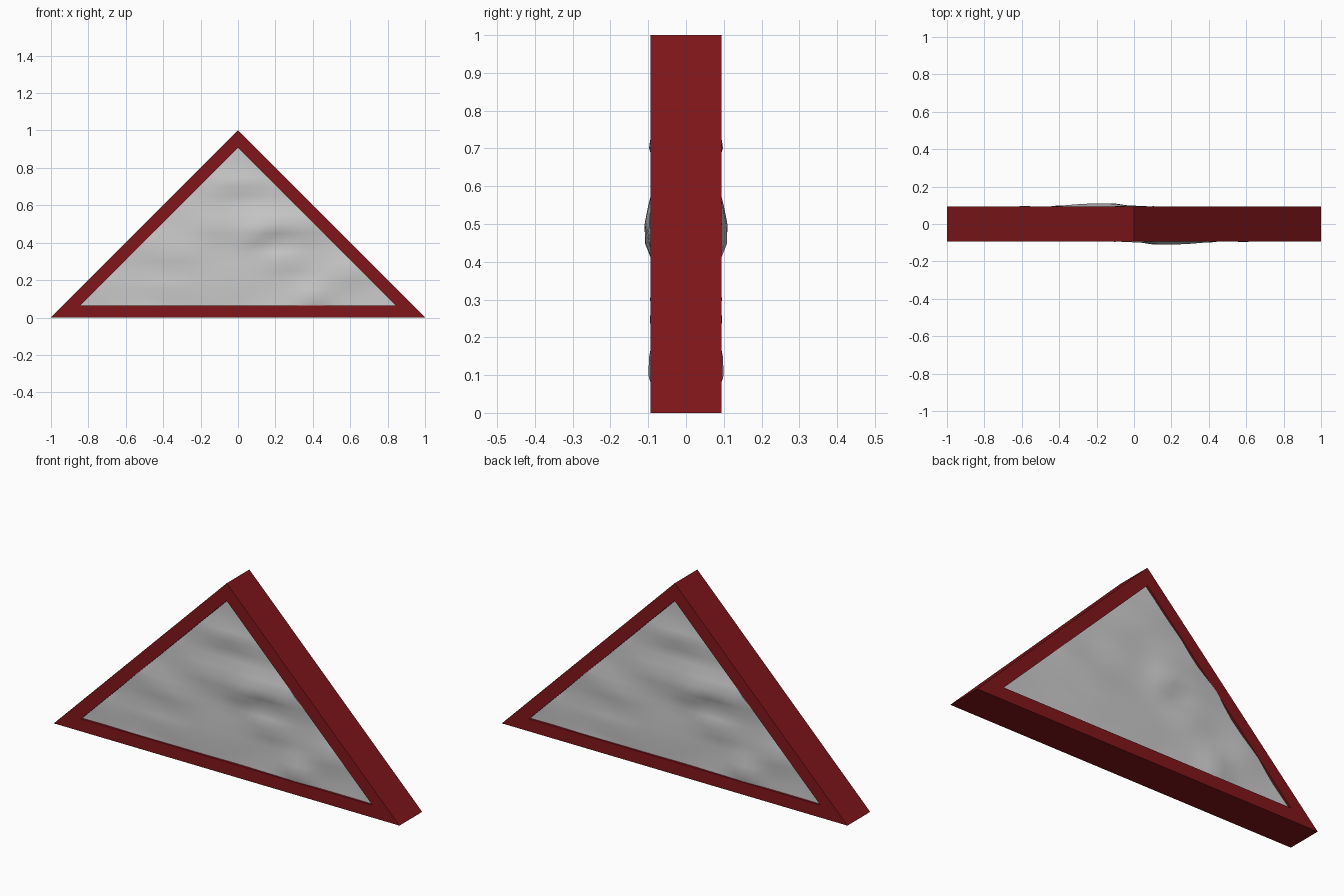
import bpy, bmesh, math
from mathutils import Vector, noise

if "Cube" in bpy.data.objects:
    bpy.data.objects.remove(bpy.data.objects["Cube"])

HALF = 0.094      # half depth of the frame
WIDTH = 0.065     # face width of the frame bars
STEP = 0.05       # cell size of the stone relief


def triangle(inset):
    apex = 1 - inset * math.sqrt(2)
    return [(-(apex - inset), inset), (apex - inset, inset), (0, apex)]


def make_object(name, bm):
    mesh = bpy.data.meshes.new(name)
    bm.to_mesh(mesh)
    bm.free()
    obj = bpy.data.objects.new(name, mesh)
    bpy.context.collection.objects.link(obj)
    return obj


# Triangular frame: outer and inner loops bridged on all four sides
bm = bmesh.new()
loops = [[bm.verts.new((x, y, z)) for x, z in triangle(inset)]
         for inset, y in ((0, -HALF), (0, HALF), (WIDTH, HALF), (WIDTH, -HALF))]
for a, b in zip(loops, loops[1:] + loops[:1]):
    for i in range(3):
        j = (i + 1) % 3
        bm.faces.new((a[i], a[j], b[j], b[i]))
bmesh.ops.recalc_face_normals(bm, faces=bm.faces)
frame = make_object("triangular_frame", bm)
red = bpy.data.materials.new("dark_red")
red.diffuse_color = (0.22, 0.008, 0.011, 1)
red.use_nodes = True
red.node_tree.nodes["Principled BSDF"].inputs["Base Color"].default_value = red.diffuse_color
frame.data.materials.append(red)

# Main swellings of the rough stone: x, z, height, x radius, z radius
BUMPS = [(0.25, 0.50, 0.026, 0.20, 0.07), (0.10, 0.44, 0.014, 0.08, 0.06),
         (-0.48, 0.40, 0.014, 0.13, 0.06), (-0.12, 0.49, 0.012, 0.14, 0.05),
         (0.02, 0.70, 0.016, 0.15, 0.05), (0.40, 0.12, 0.016, 0.07, 0.05),
         (-0.30, 0.32, 0.013, 0.16, 0.05), (0.25, 0.31, 0.014, 0.12, 0.05),
         (-0.40, 0.17, 0.012, 0.18, 0.05), (0.58, 0.25, 0.012, 0.10, 0.06),
         (0.18, 0.40, -0.016, 0.09, 0.03), (0.02, 0.64, -0.010, 0.12, 0.03)]


def relief(x, z):
    h = 0.083 + 0.006 * noise.noise(Vector((x * 4, 3.7, z * 9)))
    for bx, bz, amp, rx, rz in BUMPS:
        h += amp * math.exp(-((x - bx) / rx) ** 2 - ((z - bz) / rz) ** 2)
    return h


# Stone sheet: a grid trimmed to the opening, displaced, then copied to the back
def stone_panel(name, turn):
    bm = bmesh.new()
    nx, nz = round(2 / STEP), round(1 / STEP)
    grid = [[bm.verts.new((-1 + i * STEP, 0, k * STEP)) for i in range(nx + 1)]
            for k in range(nz + 1)]
    for k in range(nz):
        for i in range(nx):
            bm.faces.new((grid[k][i], grid[k][i + 1], grid[k + 1][i + 1], grid[k + 1][i]))
    for co, no in (((0, 0, WIDTH), (0, 0, -1)),
                   ((0, 0, 1 - WIDTH * math.sqrt(2)), (1, 0, 1)),
                   ((0, 0, 1 - WIDTH * math.sqrt(2)), (-1, 0, 1))):
        bmesh.ops.bisect_plane(bm, geom=bm.verts[:] + bm.edges[:] + bm.faces[:],
                               plane_co=co, plane_no=no, clear_outer=True)
    for v in bm.verts:
        v.co.y = -relief(v.co.x, v.co.z)
        if turn:
            v.co.x, v.co.y = -v.co.x, -v.co.y
    for f in bm.faces:
        f.smooth = True
    return make_object(name, bm)


stone_panel("front_stone_panel", False)
stone_panel("back_stone_panel", True)
